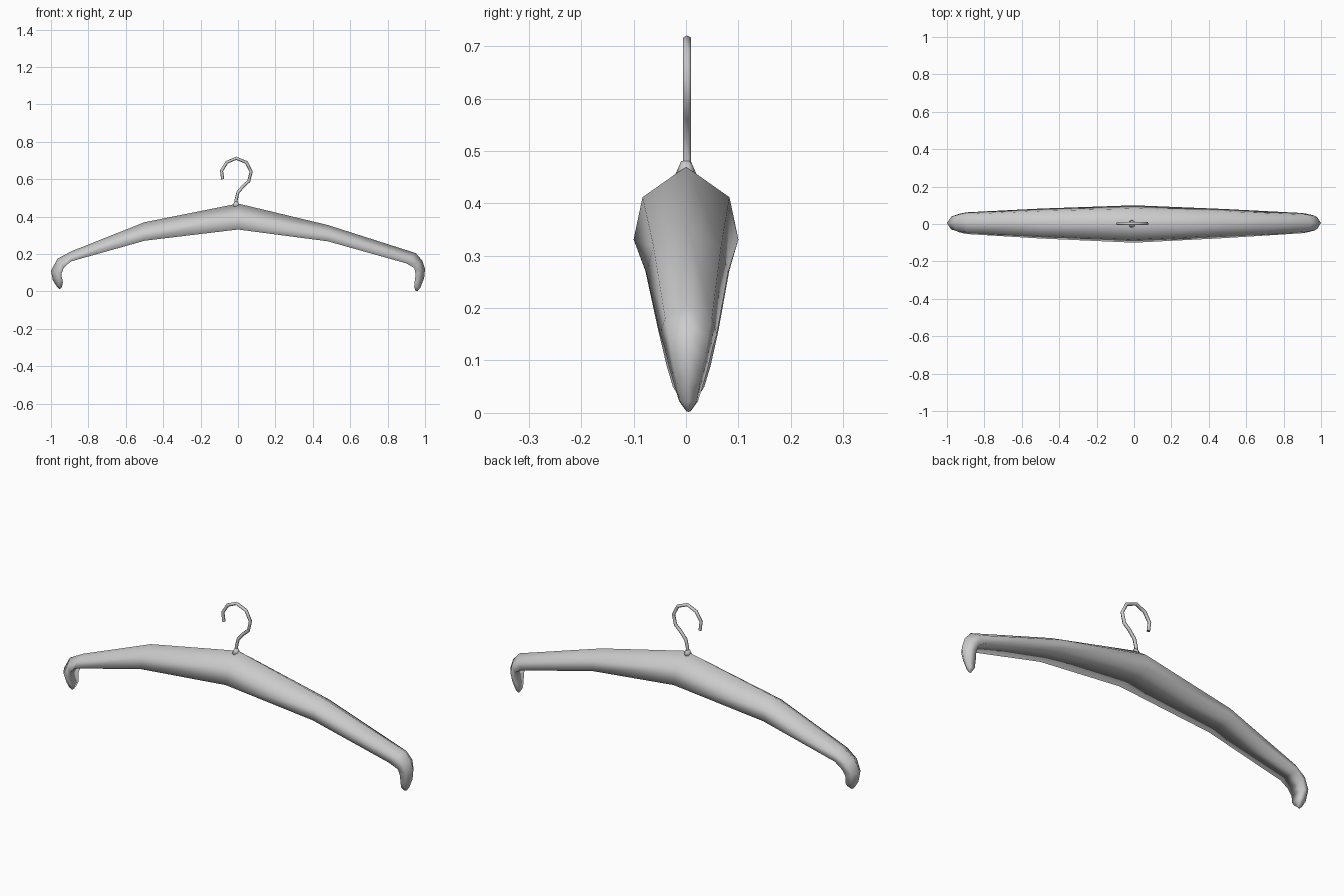
import bpy, bmesh
from mathutils import Vector

cube = bpy.data.objects.get("Cube")
if cube:
    bpy.data.objects.remove(cube, do_unlink=True)

grey = bpy.data.materials.new("light_grey")
grey.use_nodes = True
colour = (0.6, 0.6, 0.6, 1)
grey.diffuse_color = colour
grey.node_tree.nodes["Principled BSDF"].inputs["Base Color"].default_value = colour


def finish(obj):
    """Give the part its material and smooth shading."""
    obj.data.materials.clear()
    obj.data.materials.append(grey)
    for face in obj.data.polygons:
        face.use_smooth = True


# Stations: ridge x, ridge z, rim x, rim z, half width
right_arm = [
    (-.955, .013, -.945, .018, .004),
    (-.968, .025, -.940, .03, .018),
    (-.99, .06, -.936, .05, .030),
    (-1.0, .11, -.945, .09, .042),
    (-.965, .175, -.932, .125, .050),
    (-.89, .215, -.895, .16, .058),
    (-.50, .37, -.50, .271, .080),
]
centre = [(0, .47, 0, .331, .100)]
left_arm = [
    (.48, .355, .48, .268, .078),
    (.95, .205, .90, .15, .054),
    (.985, .165, .943, .125, .046),
    (1.0, .12, .95, .09, .038),
    (.995, .07, .945, .055, .028),
    (.975, .02, .942, .022, .018),
    (.960, .002, .950, .003, .004),
]

# Cross-section, closed by a flat underside:
# side, share of width, share of drop to the rim
section = [(-1, 1.0, 1.0), (-1, .83, .42), (0, 0, 0), (1, .83, .42), (1, 1.0, 1.0)]

bm = bmesh.new()
rows = []
for rx, rz, bx, bz, width in right_arm + centre + left_arm:
    ridge, rim = Vector((rx, 0, rz)), Vector((bx, 0, bz))
    shift = .005 * abs(rx)
    row = []
    for side, spread, drop in section:
        point = ridge.lerp(rim, drop)
        point.y = side * spread * width + shift
        row.append(bm.verts.new(point))
    rows.append(row)
count = len(section)
for a, b in zip(rows, rows[1:]):
    for j in range(count):
        k = (j + 1) % count
        bm.faces.new((a[j], b[j], b[k], a[k]))
# Close the two tips
bm.faces.new(rows[0])
bm.faces.new(list(reversed(rows[-1])))
bmesh.ops.recalc_face_normals(bm, faces=bm.faces[:])
mesh = bpy.data.meshes.new("hanger_body")
bm.to_mesh(mesh)
bm.free()
body = bpy.data.objects.new("hanger_body", mesh)
bpy.context.collection.objects.link(body)
finish(body)

# Wire hook
path = [(-.01, .45), (-.01, .49), (0, .53), (.03, .565), (.058, .59), (.07, .64),
        (.045, .69), (-.01, .712), (-.06, .69), (-.088, .645), (-.082, .60)]
curve = bpy.data.curves.new("hook_path", "CURVE")
curve.dimensions = "3D"
curve.bevel_depth = .0085
curve.bevel_resolution = 1
curve.use_fill_caps = True
spline = curve.splines.new("POLY")
spline.points.add(len(path) - 1)
for p, (x, z) in zip(spline.points, path):
    p.co = (x, .002, z, 1)
temp = bpy.data.objects.new("hook_path", curve)
bpy.context.collection.objects.link(temp)
bpy.context.view_layer.update()
hook_mesh = bpy.data.meshes.new_from_object(
    temp.evaluated_get(bpy.context.evaluated_depsgraph_get()))
bpy.data.objects.remove(temp, do_unlink=True)
hook = bpy.data.objects.new("wire_hook", hook_mesh)
bpy.context.collection.objects.link(hook)
finish(hook)

# Small flared collar at the foot of the hook
bpy.ops.mesh.primitive_cone_add(vertices=8, radius1=.022, radius2=.009, depth=.03,
                                location=(-.01, 0, .466))
collar = bpy.context.object
collar.name = "hook_collar"
finish(collar)
